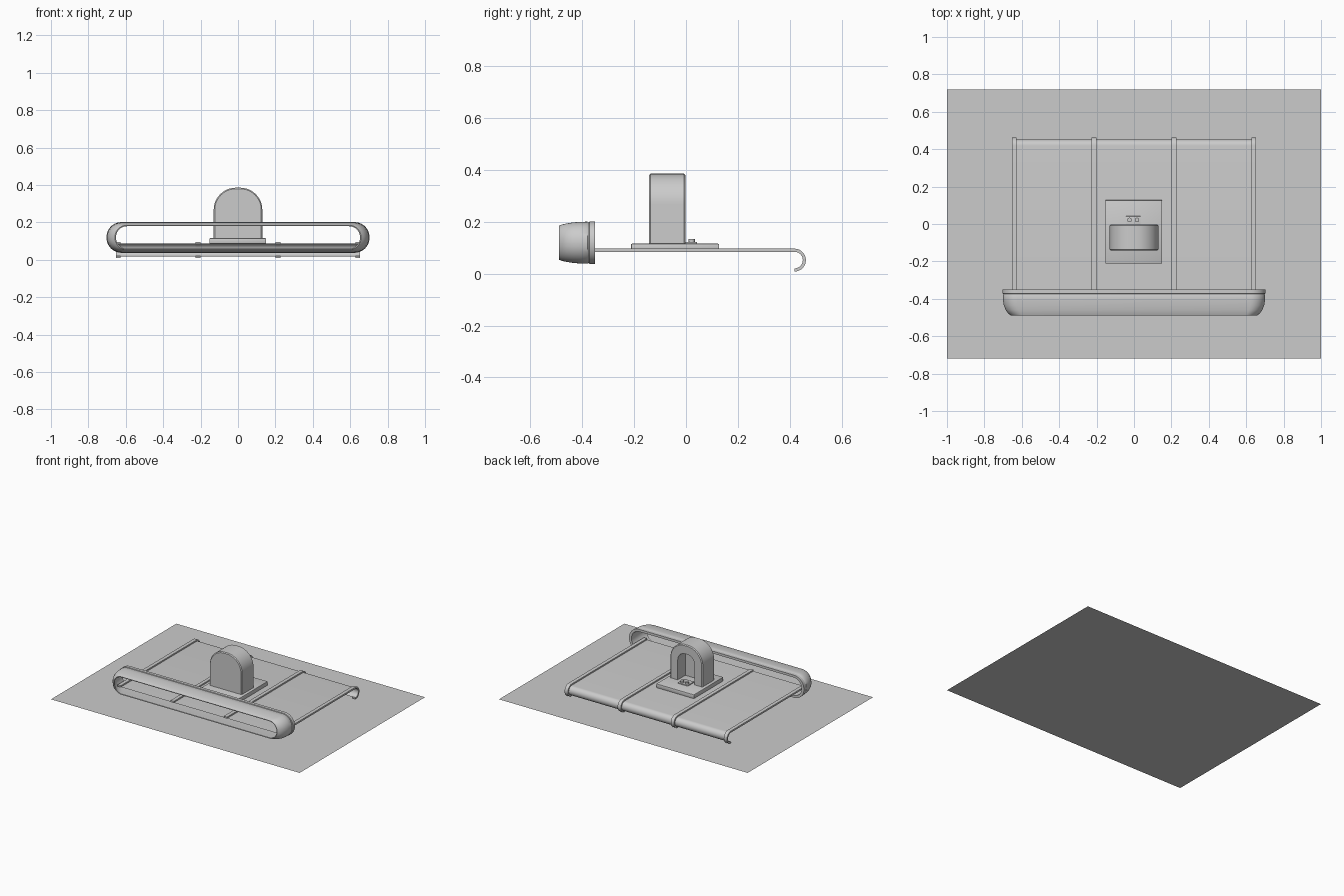
import bpy, bmesh, math
from math import sin, cos, pi

if "Cube" in bpy.data.objects:
    bpy.data.objects.remove(bpy.data.objects["Cube"])


def finish(name, bm, smooth=True):
    bmesh.ops.recalc_face_normals(bm, faces=bm.faces)
    me = bpy.data.meshes.new(name)
    bm.to_mesh(me)
    bm.free()
    ob = bpy.data.objects.new(name, me)
    bpy.context.collection.objects.link(ob)
    if smooth:
        bpy.ops.object.select_all(action='DESELECT')
        ob.select_set(True)
        bpy.context.view_layer.objects.active = ob
        bpy.ops.object.shade_smooth_by_angle(angle=math.radians(35))
    return ob


def box(name, x0, x1, y0, y1, z0, z1, bevel=0.0):
    bm = bmesh.new()
    bmesh.ops.create_cube(bm, size=1)
    for v in bm.verts:
        v.co = ((x0 + x1) / 2 + v.co.x * (x1 - x0),
                (y0 + y1) / 2 + v.co.y * (y1 - y0),
                (z0 + z1) / 2 + v.co.z * (z1 - z0))
    if bevel:
        bmesh.ops.bevel(bm, geom=bm.edges[:], offset=bevel, segments=2,
                        affect='EDGES', profile=0.5)
    return finish(name, bm)


def round_rect(hx, hz, r, n=10):
    pts = []
    for k, (sx, sz) in enumerate([(1, 1), (-1, 1), (-1, -1), (1, -1)]):
        for i in range(n + 1):
            a = (k + i / n) * pi / 2
            pts.append((sx * (hx - r) + r * cos(a), sz * (hz - r) + r * sin(a)))
    return pts


def bridge(bm, a, b):
    for i in range(len(a)):
        j = (i + 1) % len(a)
        bm.faces.new((a[i], a[j], b[j], b[i]))


# ground sheet
bm = bmesh.new()
bm.faces.new([bm.verts.new(p) for p in
              [(-1, -0.72, 0), (1, -0.72, 0), (1, 0.72, 0), (-1, 0.72, 0)]])
finish("base_sheet", bm, False)

# front ring: rounded loops along a closed wall section (y, half width, half height)
section = [(-0.35, 0.703, 0.082), (-0.372, 0.703, 0.082), (-0.374, 0.697, 0.078),
           (-0.38, 0.701, 0.081), (-0.41, 0.700, 0.080), (-0.435, 0.696, 0.078),
           (-0.46, 0.686, 0.074), (-0.478, 0.673, 0.070), (-0.49, 0.658, 0.065),
           (-0.488, 0.652, 0.060), (-0.46, 0.670, 0.061), (-0.42, 0.682, 0.064),
           (-0.35, 0.684, 0.065)]
bm = bmesh.new()
loops = [[bm.verts.new((x, y, 0.119 + z)) for x, z in round_rect(hx, hz, hz * 0.97)]
         for y, hx, hz in section]
for i in range(len(loops)):
    bridge(bm, loops[i], loops[(i + 1) % len(loops)])
finish("front_ring", bm)


# curled deck and ribs share the same side path
def curl(r, y0=-0.45, n=14):
    return [(y0, 0.052 + r)] + [(0.418 + r * sin(pi * i / n), 0.052 + r * cos(pi * i / n))
                                for i in range(n + 1)]


bm = bmesh.new()
rows = [[bm.verts.new((x, y, z)) for x in (-0.64, 0.64)] for y, z in curl(0.034)]
for a, b in zip(rows, rows[1:]):
    bm.faces.new((a[0], a[1], b[1], b[0]))
finish("deck_panel", bm)

for i, x in enumerate((-0.64, -0.214, 0.214, 0.64)):
    bm = bmesh.new()
    inner, outer = curl(0.032), curl(0.044)
    rings = []
    for p, q in zip(inner, outer):
        rings.append([bm.verts.new((x - 0.013, *p)), bm.verts.new((x + 0.013, *p)),
                      bm.verts.new((x + 0.013, *q)), bm.verts.new((x - 0.013, *q))])
    for a, b in zip(rings, rings[1:]):
        bridge(bm, a, b)
    bm.faces.new(rings[0])
    bm.faces.new(rings[-1])
    finish(f"deck_rib_{i + 1}", bm)

# mounting plate
box("mount_plate", -0.153, 0.15, -0.212, 0.128, 0.085, 0.115, 0.004)


# arched housing with a niche open at the back
def arch(w, zt, r, n=12):
    pts = [(w, 0.114)]
    for k, s in ((0, 1), (1, -1)):
        pts += [(s * (w - r) + r * cos((k + i / n) * pi / 2),
                 zt - r + r * sin((k + i / n) * pi / 2)) for i in range(n + 1)]
    return pts + [(-w, 0.114)]


bm = bmesh.new()
arches = [[bm.verts.new((x, y, z)) for x, z in arch(w, zt, r)]
          for y, w, zt, r in [(-0.143, 0.124, 0.379, 0.112), (-0.137, 0.13, 0.385, 0.118),
                              (-0.008, 0.13, 0.385, 0.118), (-0.002, 0.124, 0.379, 0.112),
                              (-0.002, 0.068, 0.32, 0.06), (-0.09, 0.068, 0.32, 0.06)]]
for a, b in zip(arches, arches[1:]):
    bridge(bm, a, b)
bm.faces.new(arches[0])
bm.faces.new(arches[-1])
finish("arch_housing", bm)

# small terminal block with two studs
box("terminal_block", -0.044, 0.036, -0.03, 0.042, 0.112, 0.122, 0.002)
for i, x in enumerate((-0.024, 0.016)):
    bm = bmesh.new()
    bmesh.ops.create_cone(bm, cap_ends=True, segments=20, radius1=0.012,
                          radius2=0.012, depth=0.016)
    bmesh.ops.translate(bm, verts=bm.verts, vec=(x, 0.022, 0.126))
    finish(f"terminal_stud_{i + 1}", bm)
